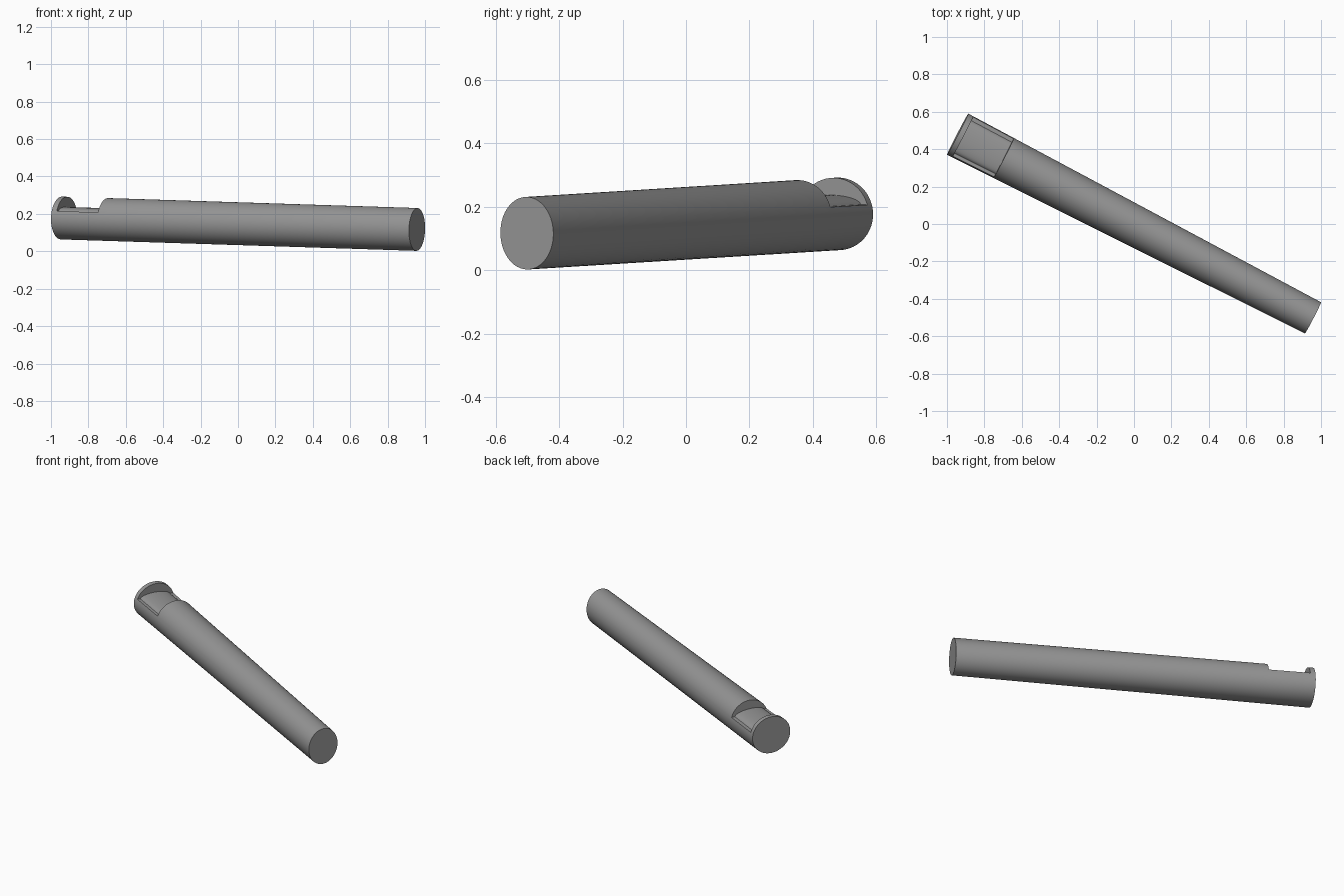
import bpy, bmesh, math
from mathutils import Vector

if "Cube" in bpy.data.objects:
    bpy.data.objects.remove(bpy.data.objects["Cube"])

# Axis of the tapered tube, from the notched end to the plain end
A = Vector((-0.943, 0.48, 0.178))
B = Vector((0.957, -0.502, 0.117))
axis = (B - A).normalized()
side = Vector((0, 0, 1)).cross(axis).normalized()   # points to the back
up = axis.cross(side)
LENGTH = (B - A).length
RV = 0.1145                      # vertical radius, constant
RH0, RH1 = 0.124, 0.094          # horizontal radius at the two ends
BACK, FRONT = 0.26, math.pi - 0.34   # angles of the notch ledges
TOP_N, LOW_N = 32, 32

angles = [BACK + (FRONT - BACK) * i / TOP_N for i in range(TOP_N)]
angles += [FRONT + (2 * math.pi + BACK - FRONT) * i / LOW_N for i in range(LOW_N)]


def section(bm, dist, notched):
    """One cross-section ring; notched rings have the low arched floor."""
    t = dist / LENGTH
    rh = RH0 + (RH1 - RH0) * t
    x0, x1 = rh * math.cos(BACK), rh * math.cos(FRONT)
    z0, z1 = RV * math.sin(BACK), RV * math.sin(FRONT)
    ring = []
    for i, a in enumerate(angles):
        x, z = rh * math.cos(a), RV * math.sin(a)
        if notched and 0 < i < TOP_N:
            ledge = z0 + (z1 - z0) * (x - x0) / (x1 - x0)
            z = ledge + 0.026 * math.sqrt(max(0, 1 - (x / 0.095) ** 2))
        ring.append(bm.verts.new(A + axis * dist + side * x + up * z))
    return ring


# Tube with end flange, notch and long body
bm = bmesh.new()
stations = [(0, False), (0.03, False), (0.03, True),
            (0.277, True), (0.277, False), (LENGTH, False)]
rings = [section(bm, d, n) for d, n in stations]
count = len(angles)
for r, s in zip(rings, rings[1:]):
    for i in range(count):
        j = (i + 1) % count
        bm.faces.new((r[i], r[j], s[j], s[i]))
bm.faces.new(rings[0])
bm.faces.new(rings[-1])
bmesh.ops.remove_doubles(bm, verts=bm.verts, dist=1e-5)
bmesh.ops.recalc_face_normals(bm, faces=bm.faces)

mesh = bpy.data.meshes.new("notched_tube")
bm.to_mesh(mesh)
bm.free()
tube = bpy.data.objects.new("notched_tube", mesh)
bpy.context.collection.objects.link(tube)

# Dark grey finish
finish = bpy.data.materials.new("dark_grey")
finish.diffuse_color = (0.30, 0.30, 0.30, 1)
finish.use_nodes = True
finish.node_tree.nodes["Principled BSDF"].inputs["Base Color"].default_value = finish.diffuse_color
mesh.materials.append(finish)

bpy.context.view_layer.objects.active = tube
tube.select_set(True)
bpy.ops.object.shade_smooth_by_angle(angle=math.radians(35))
